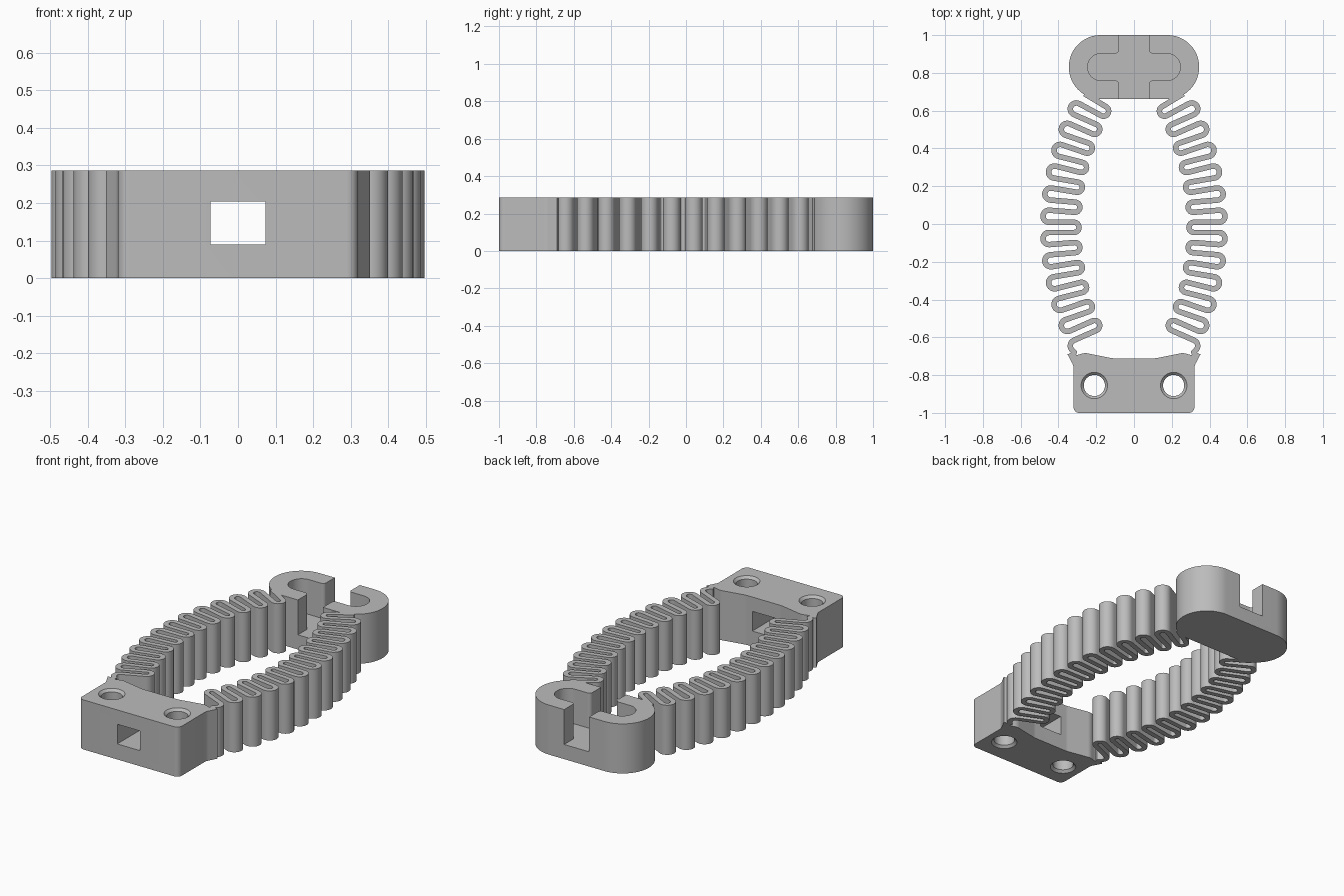
import bpy, bmesh
from math import sin, cos, pi, radians, tan
from mathutils import Vector

HEIGHT = 0.287

cube = bpy.data.objects.get("Cube")
if cube:
    bpy.data.objects.remove(cube, do_unlink=True)

grey = bpy.data.materials.new("plain_grey")
grey.use_nodes = True
colour = (0.5, 0.5, 0.5, 1)
grey.diffuse_color = colour
grey.node_tree.nodes["Principled BSDF"].inputs["Base Color"].default_value = colour


def rounded(corners, steps=10):
    """Outline from (x, y, radius) corners, each one filleted."""
    out = []
    n = len(corners)
    for i, (x, y, r) in enumerate(corners):
        p = Vector((x, y))
        if r == 0:
            out.append(p)
            continue
        a = (Vector(corners[i - 1][:2]) - p).normalized()
        b = (Vector(corners[(i + 1) % n][:2]) - p).normalized()
        half = a.angle(b) / 2
        mid = p + (a + b).normalized() * (r / sin(half))
        start = p + a * (r / tan(half)) - mid
        end = p + b * (r / tan(half)) - mid
        sweep = pi - 2 * half
        for s in range(steps + 1):
            t = s / steps
            out.append(mid + (start * sin((1 - t) * sweep) + end * sin(t * sweep)) / sin(sweep))
    return out


def mirrored(right):
    """Close a right-hand half outline with its mirror image."""
    return right + [(-x, y, r) for x, y, r in reversed(right)]


def finish(name, bm):
    bmesh.ops.recalc_face_normals(bm, faces=bm.faces)
    mesh = bpy.data.meshes.new(name)
    bm.to_mesh(mesh)
    bm.free()
    mesh.materials.append(grey)
    ob = bpy.data.objects.new(name, mesh)
    bpy.context.collection.objects.link(ob)
    return ob


def prism(name, outline, z0=0, z1=HEIGHT):
    bm = bmesh.new()
    face = bm.faces.new([bm.verts.new((p.x, p.y, z0)) for p in outline])
    new = bmesh.ops.extrude_face_region(bm, geom=[face])["geom"]
    verts = [v for v in new if isinstance(v, bmesh.types.BMVert)]
    bmesh.ops.translate(bm, verts=verts, vec=(0, 0, z1 - z0))
    return finish(name, bm)


def cut(target, cutter):
    mod = target.modifiers.new("cut", 'BOOLEAN')
    mod.object = cutter
    mod.solver = 'EXACT'
    cutter.hide_render = True
    bpy.context.view_layer.objects.active = target
    bpy.ops.object.modifier_apply(modifier=mod.name)
    bpy.data.objects.remove(cutter, do_unlink=True)


def smooth(ob):
    bpy.ops.object.select_all(action='DESELECT')
    ob.select_set(True)
    bpy.context.view_layer.objects.active = ob
    bpy.ops.object.shade_smooth_by_angle(angle=radians(30))


# Mounting block with flared shoulders
block = prism("mounting_block", rounded(mirrored([
    (0.32, -1.0, 0.03), (0.32, -0.75, 0.06), (0.352, -0.69, 0),
    (0.325, -0.68, 0), (0.305, -0.695, 0.01), (0.26, -0.682, 0.06),
    (0.115, -0.711, 0.1)])))

# Window through the block
window = [Vector(p) for p in ((-0.073, -1.1), (0.073, -1.1), (0.073, -0.6), (-0.073, -0.6))]
cut(block, prism("window_cutter", window, 0.09, 0.204))

# Screw holes, chamfered at both ends
for side in (-1, 1):
    bm = bmesh.new()
    levels = [(-0.01, 0.08), (0.014, 0.056), (HEIGHT - 0.014, 0.056), (HEIGHT + 0.01, 0.08)]
    rings = [[bm.verts.new((side * 0.21 + r * cos(a * pi / 20), -0.855 + r * sin(a * pi / 20), z))
              for a in range(40)] for z, r in levels]
    for lo, hi in zip(rings, rings[1:]):
        for i in range(40):
            j = (i + 1) % 40
            bm.faces.new((lo[i], lo[j], hi[j], hi[i]))
    bm.faces.new(rings[0])
    bm.faces.new(rings[-1])
    cut(block, finish("hole_cutter", bm))
smooth(block)

# Rounded clasp with a keyed channel cut down to its floor
clasp = prism("clasp", rounded(mirrored([(0.345, 0.662, 0.168), (0.345, 1.0, 0.168)]), 24))
channel = rounded(mirrored([
    (0.08, 0.6, 0), (0.08, 0.76, 0.02), (0.245, 0.76, 0.069),
    (0.245, 0.902, 0.069), (0.08, 0.902, 0.02), (0.08, 1.1, 0)]))
cut(clasp, prism("channel_cutter", channel, 0.085, HEIGHT + 0.1))
smooth(clasp)

# Serpentine springs: bends alternate between an outer and an inner arc
CX, CY = -0.97, -0.018
OUTER, INNER = 1.421, 1.288
STEP = radians(2.38)
HALF_WIDTH = 0.0145


def spring_path():
    path = [Vector((0.262, 0.69))]
    for k in range(24):
        angle = STEP * (12 - k)
        out = Vector((cos(angle), sin(angle)))
        along = Vector((sin(angle), -cos(angle)))
        inner = k % 2 == 0
        centre = Vector((CX, CY)) + out * (INNER if inner else OUTER)
        r = 0.027 if inner else 0.032
        sign = -1 if inner else 1
        last = 12 if k < 23 else 9
        for s in range(last + 1):
            a = pi * s / 12
            path.append(centre - along * r * cos(a) + out * sign * r * sin(a))
    path.append(Vector((0.325, -0.705)))
    return path


def spring(name, side):
    path = spring_path()
    left, right = [], []
    for i, p in enumerate(path):
        d = (path[min(i + 1, len(path) - 1)] - path[max(i - 1, 0)]).normalized()
        n = Vector((-d.y, d.x)) * HALF_WIDTH
        left.append(p + n)
        right.append(p - n)
    bm = bmesh.new()
    rows = [[bm.verts.new((side * q.x, q.y, z)) for q in (l, r) for z in (0, HEIGHT)]
            for l, r in zip(left, right)]
    for a, b in zip(rows, rows[1:]):
        for i, j in ((0, 1), (1, 3), (3, 2), (2, 0)):
            bm.faces.new((a[i], a[j], b[j], b[i]))
    for row in (rows[0], rows[-1]):
        bm.faces.new((row[0], row[1], row[3], row[2]))
    smooth(finish(name, bm))


spring("left_spring", 1)
spring("right_spring", -1)
